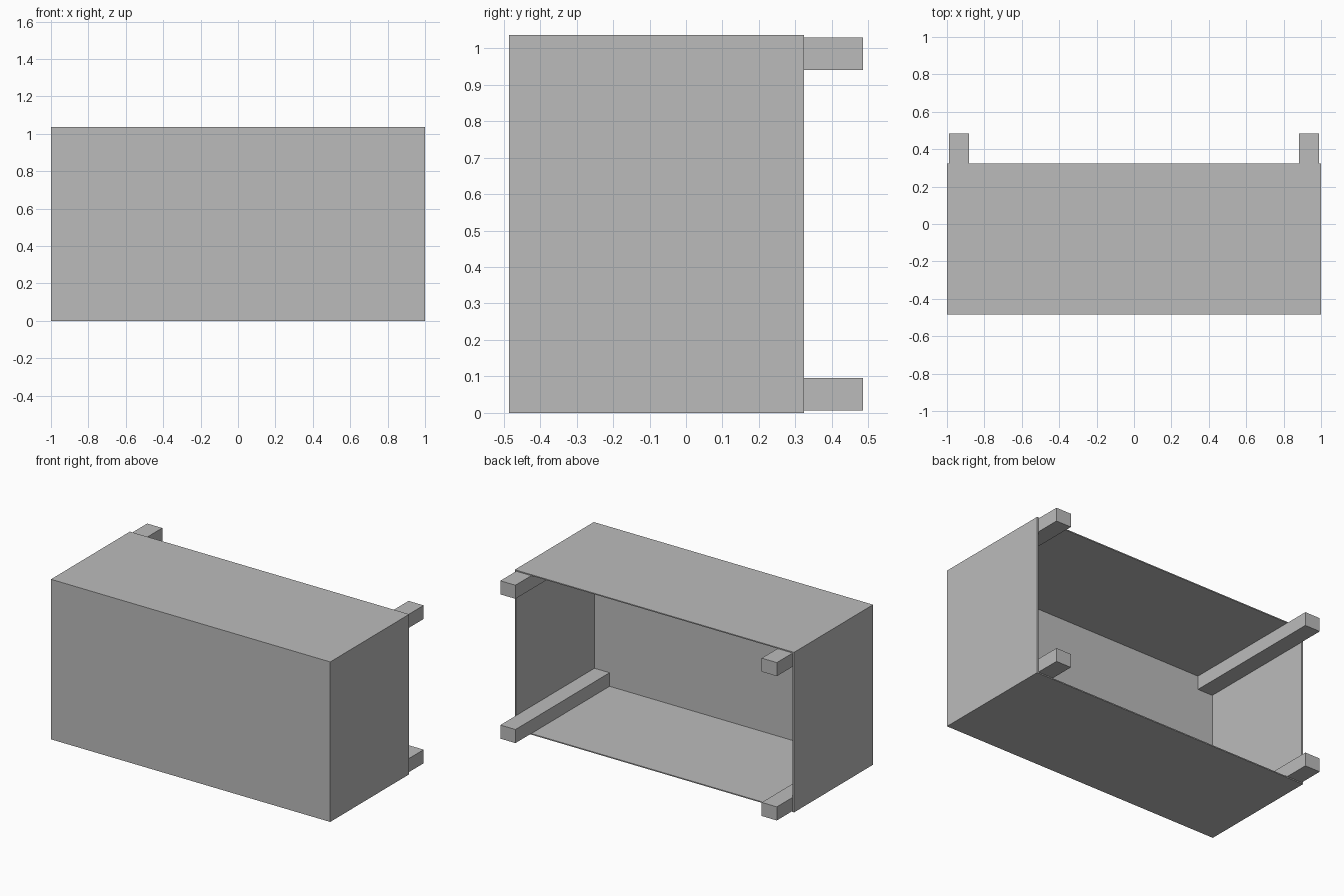
import bpy

cube = bpy.data.objects.get("Cube")
if cube:
    bpy.data.objects.remove(cube, do_unlink=True)

# Single matte grey
grey = bpy.data.materials.new("grey")
grey.use_nodes = True
COLOR = (0.5, 0.5, 0.5, 1)
grey.diffuse_color = COLOR
grey.node_tree.nodes["Principled BSDF"].inputs["Base Color"].default_value = COLOR


def box(name, low, high):
    """Axis-aligned box between two corners."""
    center = [(a + b) / 2 for a, b in zip(low, high)]
    bpy.ops.mesh.primitive_cube_add(size=1, location=center)
    ob = bpy.context.object
    ob.name = name
    ob.scale = [b - a for a, b in zip(low, high)]
    bpy.ops.object.transform_apply(location=False, rotation=False, scale=True)
    ob.data.materials.append(grey)
    return ob


W, H = 1.0, 1.036               # half width, height
FRONT, BACK, LEG_END = -0.485, 0.323, 0.485
SIDE, T = 0.01, 0.007           # side and panel thickness
LEG_W, LEG_H = 0.108, 0.088

# Thin shell, open at the back
box("front_panel", (-W, FRONT, 0), (W, FRONT + T, H))
box("bottom_panel", (-W, FRONT + T, 0), (W, BACK, T))
box("top_panel", (-W, FRONT + T, H - T), (W, BACK, H))

for side, s in (("left", 1), ("right", -1)):
    x0, x1 = sorted((s * (W - SIDE), s * W))
    box(side + "_panel", (x0, FRONT + T, T), (x1, BACK, H - T))

    # Corner rails run the full depth and stick out at the back
    x0, x1 = sorted((s * (W - SIDE - LEG_W), s * (W - SIDE)))
    for level, z in (("lower", T), ("upper", H - T - LEG_H)):
        box(f"{level}_{side}_leg", (x0, FRONT + T, z), (x1, LEG_END, z + LEG_H))
